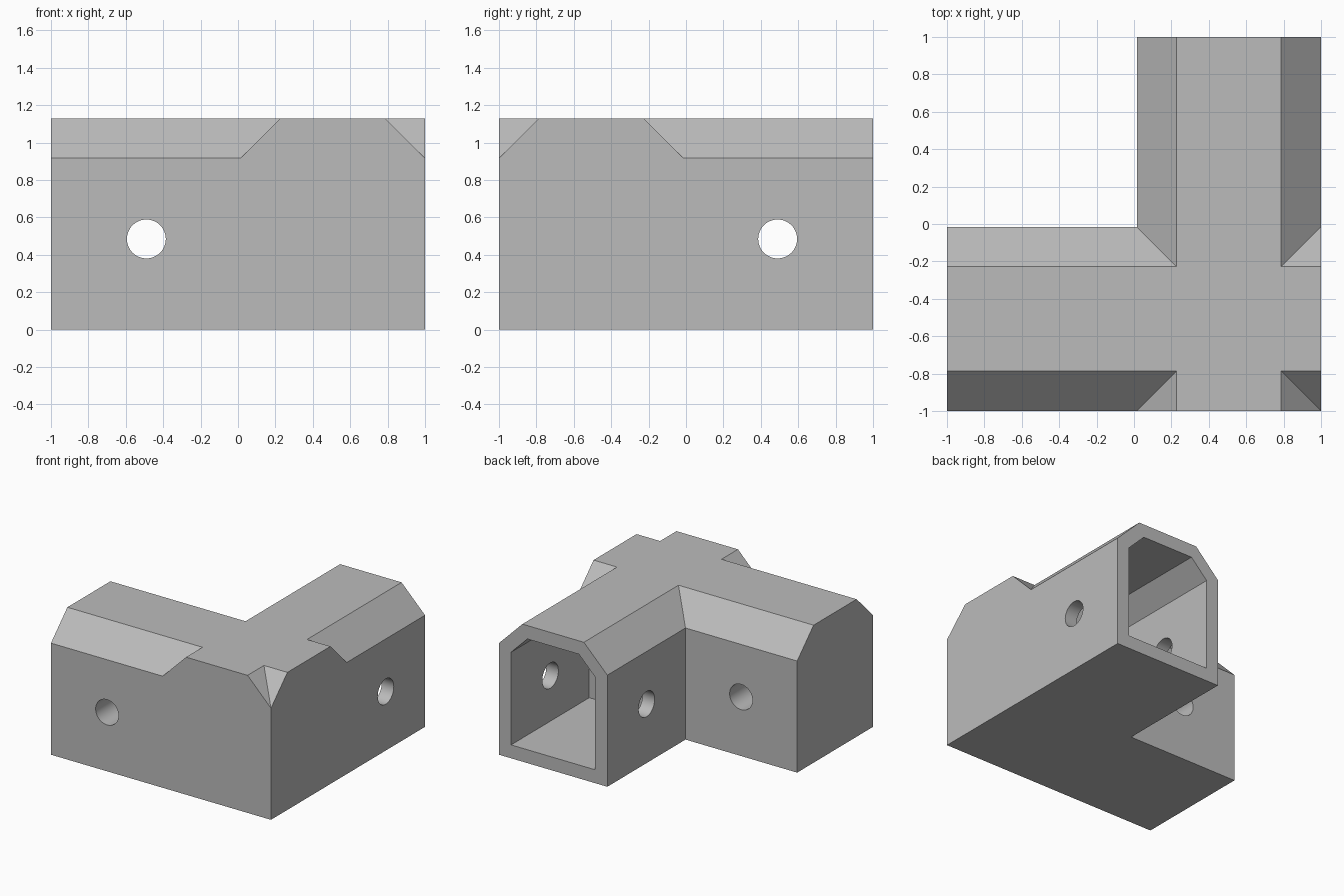
import bpy, bmesh, math
from mathutils import Matrix

if "Cube" in bpy.data.objects:
    bpy.data.objects.remove(bpy.data.objects["Cube"], do_unlink=True)

WIDTH, HEIGHT, CHAMFER, WALL = 0.985, 1.13, 0.213, 0.11
INNER = 1 - WIDTH          # inner side of each arm
HOLE_Z, HOLE_AT, HOLE_R = 0.485, 0.49, 0.104

grey = bpy.data.materials.new("matte grey")
grey.use_nodes = True
grey.diffuse_color = (0.5, 0.5, 0.5, 1)
grey.node_tree.nodes["Principled BSDF"].inputs["Base Color"].default_value = (0.5, 0.5, 0.5, 1)


def finish(name, bm):
    bmesh.ops.recalc_face_normals(bm, faces=bm.faces)
    mesh = bpy.data.meshes.new(name)
    bm.to_mesh(mesh)
    bm.free()
    mesh.materials.append(grey)
    obj = bpy.data.objects.new(name, mesh)
    bpy.context.collection.objects.link(obj)
    return obj


def arm(name, inset, start, end, along_x):
    """Box beam with two chamfered top edges, shrunk evenly by inset."""
    lo, hi = INNER + inset, 1 - inset
    base, top = inset, HEIGHT - inset
    c = CHAMFER - inset * (2 - math.sqrt(2))
    profile = [(lo, base), (hi, base), (hi, top - c), (hi - c, top), (lo + c, top), (lo, top - c)]
    bm = bmesh.new()
    face = bm.faces.new([bm.verts.new((x, start, z)) for x, z in profile])
    out = bmesh.ops.extrude_face_region(bm, geom=[face])
    moved = [v for v in out["geom"] if isinstance(v, bmesh.types.BMVert)]
    bmesh.ops.translate(bm, verts=moved, vec=(0, end - start, 0))
    if along_x:            # swap the arms across the diagonal
        for v in bm.verts:
            v.co.x, v.co.y = -v.co.y, -v.co.x
    return finish(name, bm)


def pin_hole(name, along_x):
    """Cylinder that drills through both side walls of one arm."""
    axis = "Y" if along_x else "X"
    turn = Matrix.Rotation(math.pi / 2, 4, axis)
    spot = (0.5, HOLE_AT, HOLE_Z) if along_x else (-HOLE_AT, -0.5, HOLE_Z)
    bm = bmesh.new()
    bmesh.ops.create_cone(bm, cap_ends=True, segments=48, radius1=HOLE_R, radius2=HOLE_R,
                          depth=1.4, matrix=Matrix.Translation(spot) @ turn)
    return finish(name, bm)


def combine(target, tool, operation):
    mod = target.modifiers.new(tool.name, "BOOLEAN")
    mod.operation, mod.object, mod.solver = operation, tool, "EXACT"
    bpy.context.view_layer.objects.active = target
    bpy.ops.object.modifier_apply(modifier=mod.name)
    bpy.data.objects.remove(tool, do_unlink=True)


# Solid corner: two full-length beams crossing
bracket = arm("corner_bracket", 0, -1, 1, False)
combine(bracket, arm("side_arm", 0, -1, 1, True), "UNION")

# Blind sockets open at the arm ends, and a pin hole across each
for along_x in (False, True):
    combine(bracket, arm("socket_cutter", WALL, -INNER, 1.1, along_x), "DIFFERENCE")
    combine(bracket, pin_hole("pin_hole_cutter", along_x), "DIFFERENCE")

# Merge flat regions, keep round holes smooth
bm = bmesh.new()
bm.from_mesh(bracket.data)
bmesh.ops.remove_doubles(bm, verts=bm.verts, dist=0.0001)
bmesh.ops.dissolve_limit(bm, angle_limit=math.radians(1), verts=bm.verts, edges=bm.edges)
bm.to_mesh(bracket.data)
bm.free()
bpy.ops.object.select_all(action="DESELECT")
bracket.select_set(True)
bpy.context.view_layer.objects.active = bracket
bpy.ops.object.shade_smooth_by_angle(angle=math.radians(30))
